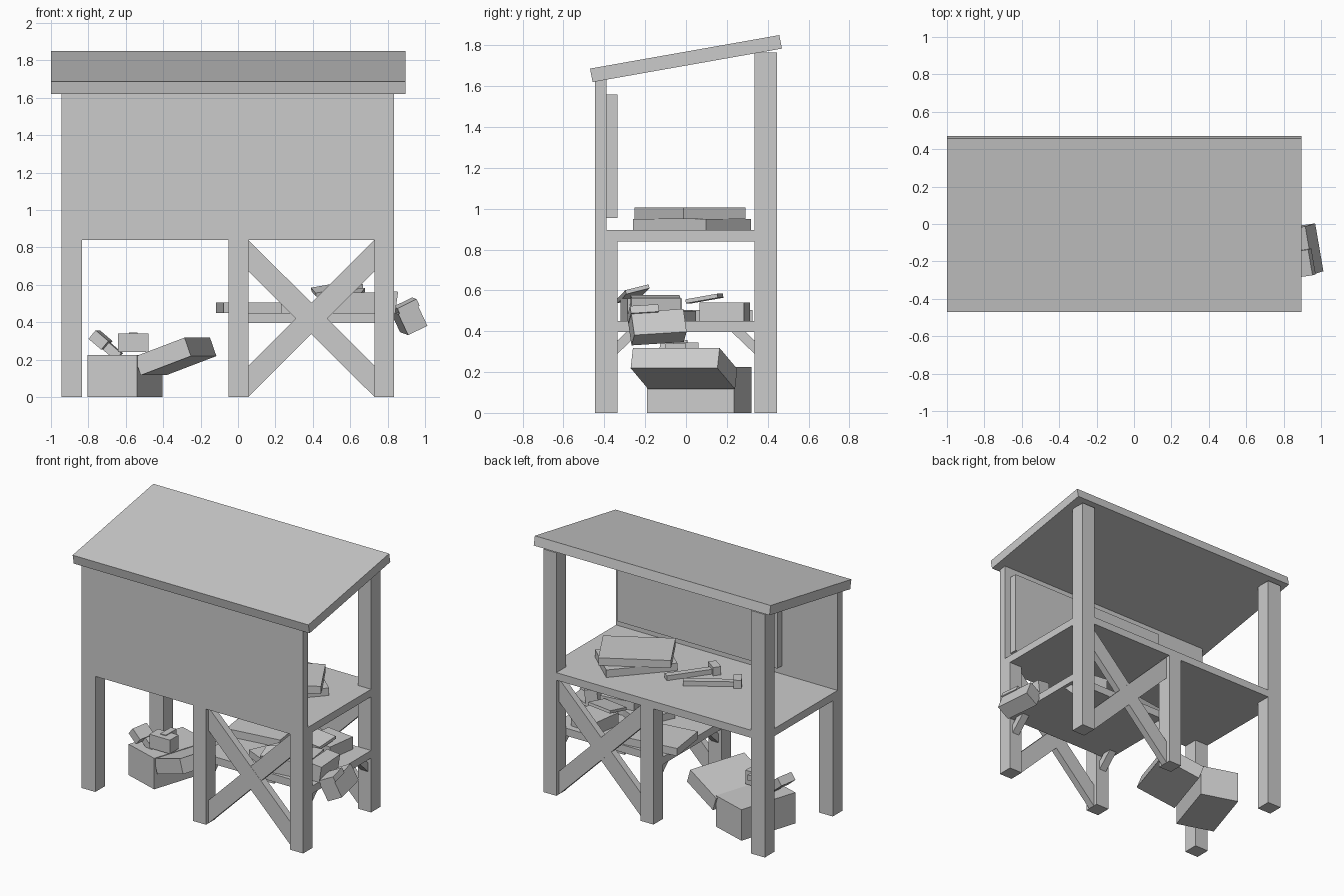
import bpy, bmesh
from math import radians
from mathutils import Matrix, Vector, Euler

if "Cube" in bpy.data.objects:
    bpy.data.objects.remove(bpy.data.objects["Cube"])


def box(name, center, size, rot=(0, 0, 0)):
    """Box from centre, size and rotation in degrees."""
    bm = bmesh.new()
    bmesh.ops.create_cube(bm, size=1, matrix=Matrix.Diagonal((*size, 1)))
    me = bpy.data.meshes.new(name)
    bm.to_mesh(me)
    bm.free()
    ob = bpy.data.objects.new(name, me)
    ob.matrix_world = Matrix.LocRotScale(
        Vector(center), Euler([radians(a) for a in rot]), None)
    bpy.context.collection.objects.link(ob)
    return ob


def span(name, x, y, z):
    """Box from its limits on each axis."""
    return box(name, [(a + b) / 2 for a, b in (x, y, z)],
               [b - a for a, b in (x, y, z)])


def prism(name, pts, lo, hi, axis):
    """Extrude a profile: axis 'y' uses (x, z) points, 'x' uses (y, z)."""
    def at(p, d):
        return (p[0], d, p[1]) if axis == 'y' else (d, p[0], p[1])
    bm = bmesh.new()
    f = bm.faces.new([bm.verts.new(at(p, lo)) for p in pts])
    ex = bmesh.ops.extrude_face_region(bm, geom=[f])
    vs = [v for v in ex['geom'] if isinstance(v, bmesh.types.BMVert)]
    off = Vector((0, hi - lo, 0)) if axis == 'y' else Vector((hi - lo, 0, 0))
    bmesh.ops.translate(bm, verts=vs, vec=off)
    bmesh.ops.recalc_face_normals(bm, faces=bm.faces)
    me = bpy.data.meshes.new(name)
    bm.to_mesh(me)
    bm.free()
    ob = bpy.data.objects.new(name, me)
    bpy.context.collection.objects.link(ob)
    return ob


def hammer(name, center, rot, length=0.3):
    """Square handle with a block head at its +x end."""
    m = Euler([radians(a) for a in rot]).to_matrix()
    c = Vector(center)
    box(name + "_handle", c, (length, 0.045, 0.035), rot)
    box(name + "_head", c + m @ Vector((length / 2, 0, 0.012)),
        (0.055, 0.10, 0.06), rot)


# Posts
POSTS = {"left": (-0.945, -0.835), "middle": (-0.05, 0.055), "right": (0.73, 0.835)}
for n, x in POSTS.items():
    span("front_post_" + n, x, (-0.445, -0.335), (0, 0.84))
    span("back_post_" + n, x, (0.335, 0.445), (0, 0.84 if n == "middle" else 1.765))

# Sloped roof
prism("roof", [(-0.47, 1.686), (-0.457, 1.62), (0.47, 1.784), (0.457, 1.85)],
      -1.0, 0.895, 'x')

# Front boards, worktop and lower shelf
span("front_panel", (-0.945, 0.835), (-0.445, -0.39), (0.84, 1.64))
span("inner_panel", (-0.5, 0.785), (-0.39, -0.335), (0.955, 1.56))
span("worktop", (-0.945, 0.835), (-0.39, 0.445), (0.84, 0.895))
span("lower_shelf", (-0.05, 0.835), (-0.335, 0.335), (0.395, 0.45))

# Cross braces, front and back
l, r, t, w = 0.055, 0.73, 0.84, 0.167
for n, y in (("front", -0.39), ("back", 0.39)):
    prism(n + "_brace_down", [(l, t), (l, t - w), (r, 0), (r, w)], y - 0.026, y + 0.026, 'y')
    prism(n + "_brace_up", [(l, 0), (l, w), (r, t), (r, t - w)], y - 0.025, y + 0.025, 'y')

# Slanted shelf brackets on the posts
for n, x in (("middle", 0.0), ("right", 0.783)):
    for side, s in (("front", -1), ("back", 1)):
        prism(f"bracket_{side}_{n}",
              [(s * 0.335, 0.29), (s * 0.335, 0.355), (s * 0.29, 0.398), (s * 0.222, 0.398)],
              x - 0.028, x + 0.028, 'x')

# Books and hammers on the worktop
box("lower_book", (0.38, 0.03, 0.922), (0.48, 0.33, 0.055), (0, 0, 48))
box("upper_book", (0.38, 0.02, 0.978), (0.48, 0.35, 0.055), (0, 0, 30))
hammer("hammer_a", (-0.02, -0.02, 0.913), (0, 0, 234), 0.34)
hammer("hammer_b", (-0.21, 0.02, 0.913), (0, 0, 213), 0.36)

# Crate on the ground with leaning lid and tools on top
box("crate", (-0.605, 0.065, 0.113), (0.278, 0.446, 0.225), (0, 0, -17.8))
box("crate_lid", (-0.335, -0.01, 0.217), (0.30, 0.446, 0.105), (0, -20, -17.8))
box("mallet_head", (-0.56, -0.05, 0.29), (0.165, 0.10, 0.10), (0, 0, 0))
box("mallet_handle", (-0.56, 0.0, 0.325), (0.045, 0.12, 0.04))
box("tool_handle", (-0.70, -0.05, 0.27), (0.17, 0.05, 0.05), (0, 40, -10))
box("tool_head", (-0.735, -0.06, 0.305), (0.09, 0.13, 0.06), (0, 40, -10))

# Goods on the lower shelf
box("shelf_book", (0.10, 0.15, 0.477), (0.40, 0.30, 0.055), (0, 0, 8))
box("shelf_box_front", (0.60, -0.17, 0.505), (0.25, 0.27, 0.11), (0, 0, 8))
box("shelf_box_back", (0.60, 0.19, 0.495), (0.22, 0.22, 0.09), (0, 0, -8))
box("shelf_sheet_front", (0.53, -0.26, 0.583), (0.26, 0.12, 0.02), (14, -10, 10))
box("shelf_sheet_back", (0.57, 0.09, 0.56), (0.20, 0.16, 0.02), (10, 0, -8))
box("shelf_small_book", (0.38, -0.12, 0.475), (0.2, 0.28, 0.05), (0, 0, -25))

# Box hanging off the shelf end
box("hanging_box", (0.913, -0.14, 0.42), (0.115, 0.26, 0.125), (4, -26, 8))
box("hanging_lid", (0.90, -0.21, 0.485), (0.115, 0.14, 0.04), (4, -26, 8))
box("hanging_strap", (0.79, -0.15, 0.51), (0.10, 0.24, 0.12), (0, 8, 4))
